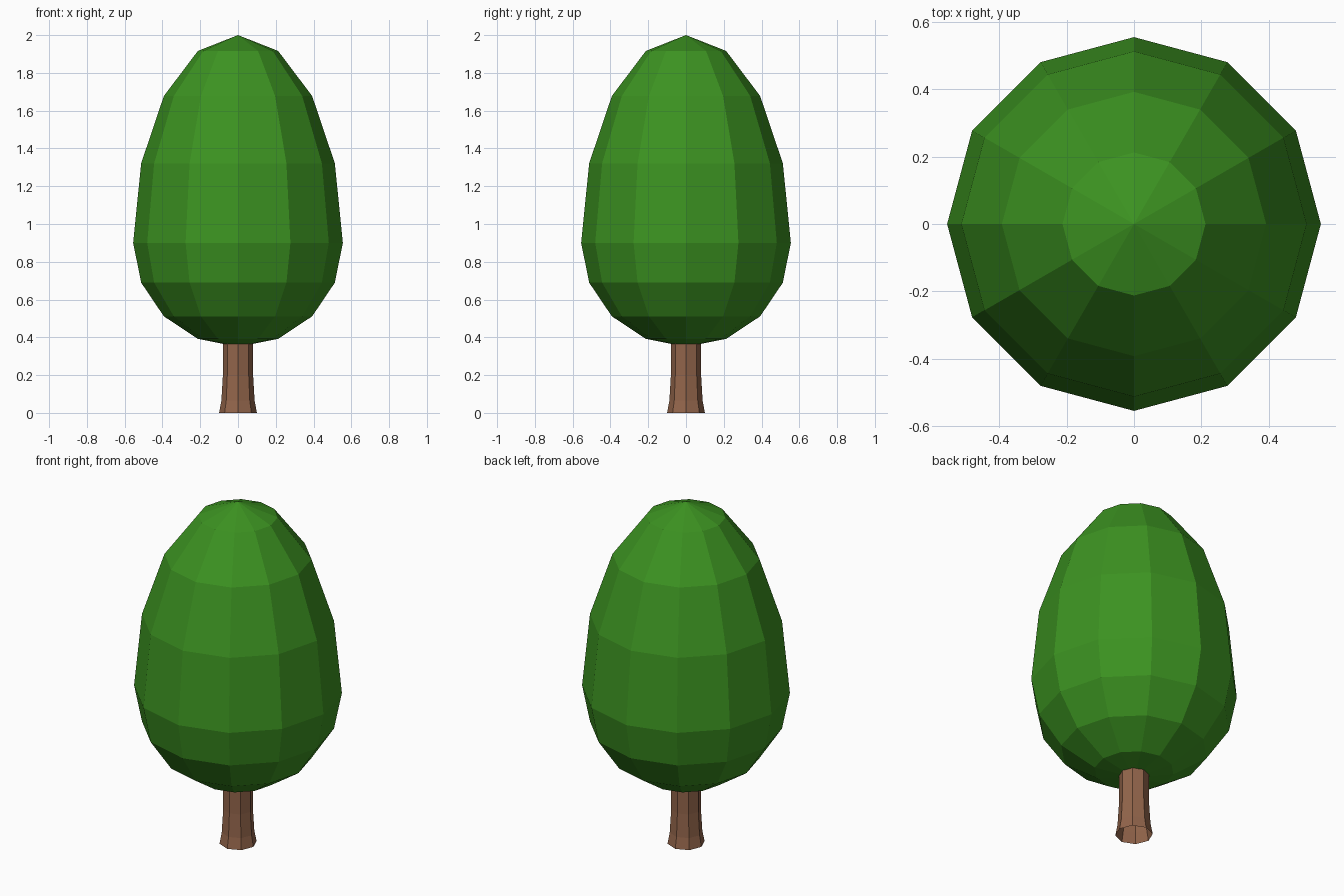
import bpy, bmesh
from math import sin, cos, pi

if "Cube" in bpy.data.objects:
    bpy.data.objects.remove(bpy.data.objects["Cube"])


def material(name, rgb):
    mat = bpy.data.materials.new(name)
    mat.diffuse_color = (*rgb, 1)
    mat.use_nodes = True
    mat.node_tree.nodes["Principled BSDF"].inputs["Base Color"].default_value = mat.diffuse_color
    return mat


def lathe(name, profile, sides, mat):
    """Revolve (radius, z) points around z; a zero radius makes a pole, other ends stay open."""
    bm = bmesh.new()
    rings = []
    for r, z in profile:
        n = sides if r > 0 else 1
        rings.append([bm.verts.new((r * cos(2 * pi * i / sides), r * sin(2 * pi * i / sides), z))
                      for i in range(n)])
    for a, b in zip(rings, rings[1:]):
        for i in range(sides):
            j = (i + 1) % sides
            quad = [a[i % len(a)], a[j % len(a)], b[j % len(b)], b[i % len(b)]]
            bm.faces.new(list(dict.fromkeys(quad)))
    mesh = bpy.data.meshes.new(name)
    bm.to_mesh(mesh)
    bm.free()
    mesh.materials.append(mat)
    obj = bpy.data.objects.new(name, mesh)
    bpy.context.collection.objects.link(obj)
    return obj


# Crown: egg shape, tall above its widest ring and short below
CENTRE_Z, RADIUS, UP, DOWN = 0.90, 0.555, 1.10, 0.55
crown_profile = [(0, CENTRE_Z - DOWN)]
for k in range(1, 8):
    angle = -pi / 2 + k * pi / 8
    height = UP if k > 4 else DOWN
    crown_profile.append((RADIUS * cos(angle), CENTRE_Z + height * sin(angle)))
crown_profile.append((0, CENTRE_Z + UP))
lathe("crown", crown_profile, 12, material("leaves", (0.045, 0.29, 0.015)))

# Trunk: eight-sided open tube, flared at the foot, reaching into the crown
lathe("trunk", [(0.1, 0), (0.088, 0.065), (0.08, 0.2), (0.08, 0.4)], 8,
      material("bark", (0.29, 0.13, 0.07)))
